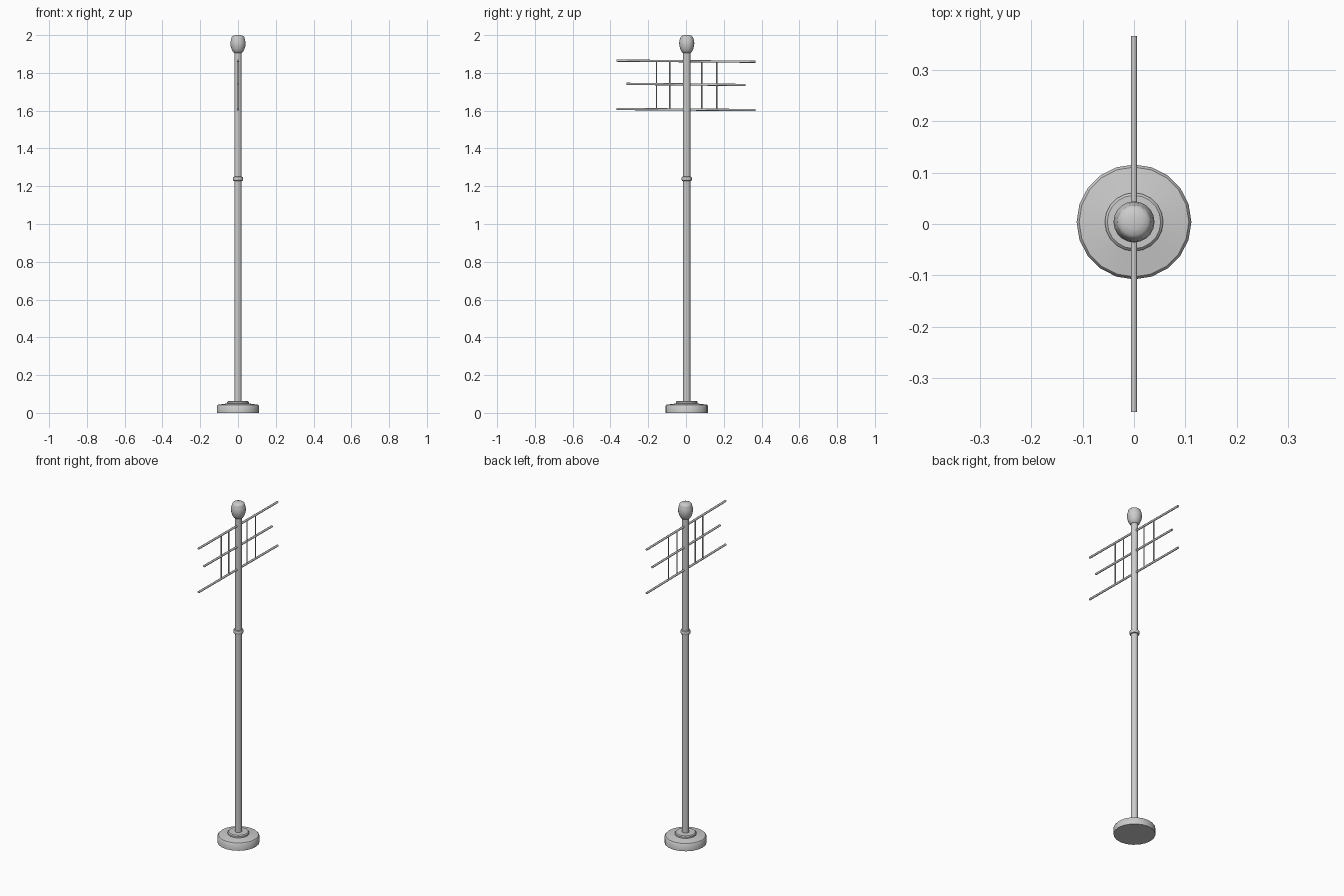
import bpy, bmesh, math
from mathutils import Vector

if "Cube" in bpy.data.objects:
    bpy.data.objects.remove(bpy.data.objects["Cube"])

CY = 0.004  # post axis sits slightly behind the rods' midpoint


def finish(name, bm, angle=40):
    bmesh.ops.recalc_face_normals(bm, faces=bm.faces)
    me = bpy.data.meshes.new(name)
    bm.to_mesh(me)
    bm.free()
    ob = bpy.data.objects.new(name, me)
    bpy.context.collection.objects.link(ob)
    bpy.ops.object.select_all(action='DESELECT')
    ob.select_set(True)
    bpy.context.view_layer.objects.active = ob
    bpy.ops.object.shade_smooth_by_angle(angle=math.radians(angle))
    return ob


def lathe(name, profile, sides=20):
    """Revolve (radius, z) points about the post axis and cap the ends."""
    bm = bmesh.new()
    rings = []
    for r, z in profile:
        rings.append([bm.verts.new((r * math.cos(2 * math.pi * i / sides),
                                    CY + r * math.sin(2 * math.pi * i / sides), z))
                      for i in range(sides)])
    for a, b in zip(rings, rings[1:]):
        for i in range(sides):
            j = (i + 1) % sides
            bm.faces.new((a[i], a[j], b[j], b[i]))
    bm.faces.new(rings[0])
    bm.faces.new(rings[-1])
    return finish(name, bm)


def rod(name, start, end, radius, sides=10):
    """Capped cylinder between two points."""
    a, b = Vector(start), Vector(end)
    bm = bmesh.new()
    bmesh.ops.create_cone(bm, cap_ends=True, segments=sides, radius1=radius,
                          radius2=radius, depth=(b - a).length)
    ob = finish(name, bm)
    ob.location = (a + b) / 2
    ob.rotation_euler = (b - a).to_track_quat('Z', 'Y').to_euler()
    return ob


# Round foot with a stepped collar
lathe("base", [(0.112, 0), (0.112, 0.037), (0.107, 0.043), (0.057, 0.050),
               (0.057, 0.058), (0.052, 0.063), (0.019, 0.064)])

# Post and its mid-height band
lathe("post", [(0.0195, 0.05), (0.0195, 1.93)])
lathe("post_band", [(0.019, 1.227), (0.025, 1.229), (0.0275, 1.235),
                    (0.0275, 1.243), (0.025, 1.249), (0.019, 1.251)])

# Rounded finial with a shallow cap
lathe("finial", [(0.019, 1.905), (0.026, 1.91), (0.034, 1.925), (0.039, 1.943),
                 (0.040, 1.958), (0.038, 1.973), (0.034, 1.985),
                 (0.033, 1.990), (0.026, 1.996), (0.014, 1.9995), (0.003, 2.0)])

# Horizontal rods, very slightly tilted
for label, z, half in (("upper", 1.862, 0.367), ("middle", 1.739, 0.316),
                       ("lower", 1.606, 0.367)):
    rod(label + "_crossbar", (0, -half, z + 0.003), (0, half, z - 0.003), 0.006)

# Thin uprights joining the rods
for i, y in enumerate((-0.156, -0.086, 0.083, 0.163)):
    rod(f"upright_{i + 1}", (0, y, 1.604), (0, y, 1.862), 0.0033, 8)
